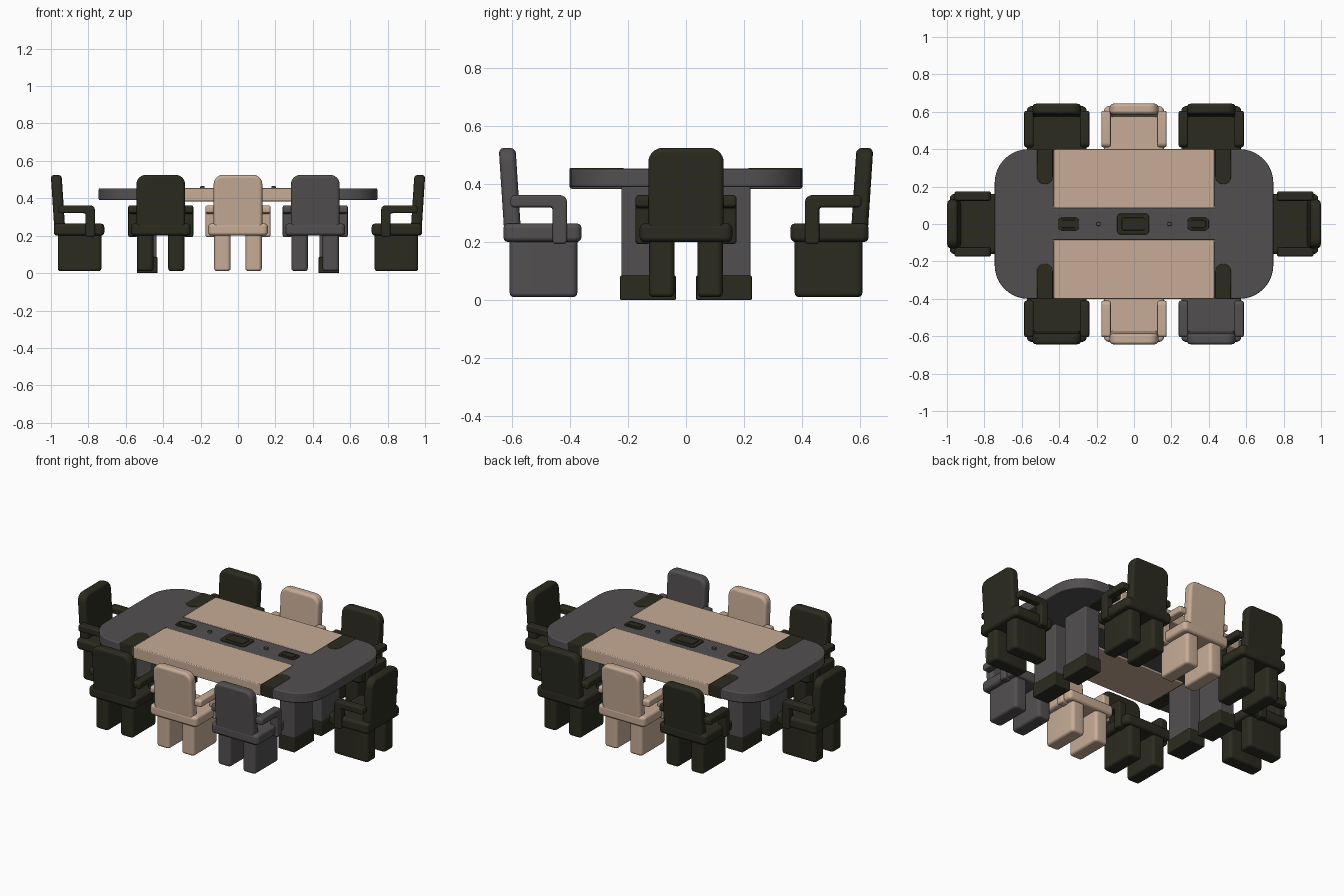
import bpy, bmesh, math
from mathutils import Matrix, Vector

if "Cube" in bpy.data.objects:
    bpy.data.objects.remove(bpy.data.objects["Cube"])


def material(name, rgb):
    m = bpy.data.materials.new(name)
    m.diffuse_color = (*rgb, 1)
    m.use_nodes = True
    m.node_tree.nodes["Principled BSDF"].inputs["Base Color"].default_value = m.diffuse_color
    return m


GREY = material("charcoal grey", (0.085, 0.078, 0.081))
DARK = material("dark olive", (0.024, 0.024, 0.014))
BEIGE = material("warm beige", (0.57, 0.41, 0.305))


def outline(corners):
    """Counter-clockwise corner list (x, y, radius) -> rounded polygon."""
    pts, n = [], len(corners)
    for i, (x, y, r) in enumerate(corners):
        p = Vector((x, y))
        if r <= 0:
            pts.append(p)
            continue
        a = (Vector(corners[i - 1][:2]) - p).normalized()
        b = (Vector(corners[(i + 1) % n][:2]) - p).normalized()
        c = p + (a + b) * r
        for k in range(9):
            t = k / 8 * math.pi / 2
            pts.append(c - b * r * math.cos(t) - a * r * math.sin(t))
    return pts


def rect(x0, x1, y0, y1, r=0):
    return [(x0, y0, r), (x1, y0, r), (x1, y1, r), (x0, y1, r)]


def prism(name, corners, z0, z1, mat, bevel=0.01, place=Matrix(), shape=None):
    """Extrude a rounded outline along z, optionally reshape, and round its edges."""
    bm = bmesh.new()
    pts = outline(corners)
    face = bm.faces.new([bm.verts.new((p.x, p.y, z0)) for p in pts])
    ext = bmesh.ops.extrude_face_region(bm, geom=[face])
    for v in ext["geom"]:
        if isinstance(v, bmesh.types.BMVert):
            v.co.z = z1
    if shape:
        for v in bm.verts:
            v.co = shape(v.co)
    bmesh.ops.recalc_face_normals(bm, faces=bm.faces)
    me = bpy.data.meshes.new(name)
    bm.to_mesh(me)
    bm.free()
    me.materials.append(mat)
    ob = bpy.data.objects.new(name, me)
    bpy.context.collection.objects.link(ob)
    ob.matrix_world = place
    bpy.ops.object.select_all(action='DESELECT')
    ob.select_set(True)
    bpy.context.view_layer.objects.active = ob
    bpy.ops.object.shade_smooth_by_angle(angle=math.radians(40))
    if bevel:
        mod = ob.modifiers.new("round", 'BEVEL')
        mod.width, mod.segments = bevel, 3
        mod.limit_method, mod.angle_limit = 'ANGLE', math.radians(40)
        mod.harden_normals = True
    return ob


def chair(name, x, y, turn, mat):
    place = Matrix.Translation((x, y, 0)) @ Matrix.Rotation(turn, 4, 'Z')
    # cushion
    prism(name + "_seat", rect(-0.16, 0.16, -0.13, 0.14, 0.025), 0.2, 0.265, mat, 0.018, place)
    # backrest: drawn in x/z, stood upright and leaned backwards
    prism(name + "_back", rect(-0.13, 0.13, 0.2, 0.525, 0.05), 0.07, 0.128, mat, 0.018, place,
          lambda c: Vector((c.x, -c.z - (c.y - 0.25) * 0.065, c.y)))
    for s, side in ((-1, "left"), (1, "right")):
        # panel leg
        prism(f"{name}_{side}_leg", rect(min(s * 0.04, s * 0.127), max(s * 0.04, s * 0.127),
              -0.108, 0.125, 0.02), 0.01, 0.23, mat, 0.015, place)
        # hooked arm: drawn in y/z, extruded across x
        hook = [(-0.105, 0.32, 0.012), (0.04, 0.32, 0.01), (0.04, 0.193, 0.012),
                (0.09, 0.193, 0.015), (0.09, 0.362, 0.025), (-0.105, 0.362, 0.015)]
        prism(f"{name}_{side}_arm", hook, 0.124, 0.174, mat, 0.013, place,
              lambda c, s=s: Vector((s * c.z, c.x, c.y)))


# tabletop frame: two rounded ends joined by a central spine
X, Y, P, S = 0.745, 0.4, 0.43, 0.085
frame = [(-X, -Y, 0.18), (-P, -Y, 0), (-P, -S, 0), (P, -S, 0), (P, -Y, 0), (X, -Y, 0.18),
         (X, Y, 0.18), (P, Y, 0), (P, S, 0), (-P, S, 0), (-P, Y, 0), (-X, Y, 0.18)]
prism("tabletop_frame", frame, 0.39, 0.453, GREY, 0.007)

for sy, side in ((-1, "front"), (1, "back")):
    # beige work surface
    lo, hi = sorted((sy * S, sy * Y))
    prism(side + "_work_surface", rect(-P, P, lo, hi, 0.012), 0.384, 0.454, BEIGE, 0.005)
    for sx, end in ((-1, "left"), (1, "right")):
        # dark inlay wrapping the table edge
        lo, hi = sorted((sy * 0.213, sy * 0.402))
        x0, x1 = sorted((sx * 0.434, sx * 0.519))
        c = rect(x0, x1, lo, hi)
        c = [(a, b, 0.04 if abs(b) < 0.3 else 0) for a, b, _ in c]
        prism(f"{side}_{end}_inlay", c, 0.388, 0.456, DARK, 0.005)
        # pedestal and its dark foot
        lo, hi = sorted((sy * 0.04, sy * 0.222))
        x0, x1 = sorted((sx * 0.435, sx * 0.535))
        prism(f"{side}_{end}_pedestal", rect(x0, x1, lo, hi), 0.08, 0.395, GREY, 0.006)
        e = 0.005
        prism(f"{side}_{end}_foot", rect(x0 - e, x1 + e, lo - e, hi + e), 0, 0.085, DARK, 0.005)

# table ports: plate with a raised rim and lid
for name, x, w, h in (("left_port", -0.35, 0.057, 0.034), ("right_port", 0.343, 0.057, 0.034),
                      ("centre_port", -0.005, 0.085, 0.056)):
    prism(name + "_plate", rect(x - w, x + w, -h, h, 0.02), 0.45, 0.458, DARK, 0.003)
    prism(name + "_lid", rect(x - w * 0.72, x + w * 0.72, -h * 0.6, h * 0.6, 0.01),
          0.455, 0.462, DARK, 0.003)
for x, side in ((-0.19, "left"), (0.19, "right")):
    prism(side + "_knob", rect(x - 0.012, x + 0.012, -0.01, 0.01, 0.009), 0.45, 0.465, GREY, 0.004)

# chairs around the table
for i, (front, back) in enumerate(((DARK, DARK), (BEIGE, BEIGE), (GREY, DARK))):
    x = (i - 1) * 0.413
    chair(f"front_chair_{i + 1}", x, -0.5, 0, front)
    chair(f"back_chair_{i + 1}", x, 0.5, math.pi, back)
chair("left_end_chair", -0.855, 0, -math.pi / 2, DARK)
chair("right_end_chair", 0.855, 0, math.pi / 2, DARK)
